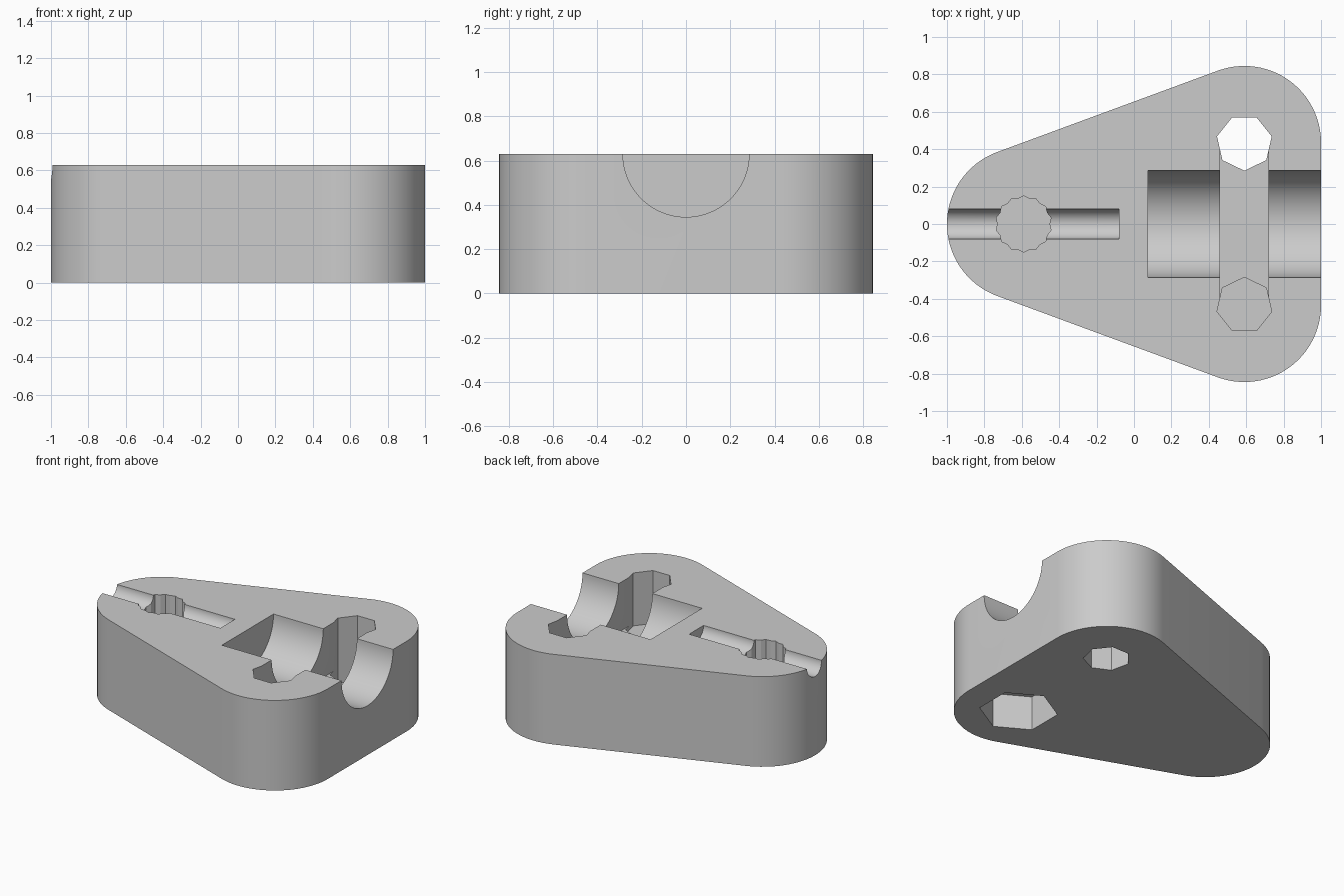
import bpy
import bmesh
from math import sin, cos, pi, acos, radians
from mathutils import Vector

HEIGHT = 0.63
LOBE = 0.41          # corner radius of the body
HOLE_X, HOLE_Y = 0.59, 0.435

cube = bpy.data.objects.get("Cube")
if cube:
    bpy.data.objects.remove(cube, do_unlink=True)

grey = bpy.data.materials.new("plain_grey")
grey.use_nodes = True
colour = (0.6, 0.6, 0.6, 1)
grey.diffuse_color = colour
grey.node_tree.nodes["Principled BSDF"].inputs["Base Color"].default_value = colour


def extrude(name, points, direction):
    """Closed solid from a planar outline pushed along a direction."""
    bm = bmesh.new()
    face = bm.faces.new([bm.verts.new(p) for p in points])
    result = bmesh.ops.extrude_face_region(bm, geom=[face])
    moved = [v for v in result["geom"] if isinstance(v, bmesh.types.BMVert)]
    bmesh.ops.translate(bm, verts=moved, vec=Vector(direction))
    bmesh.ops.recalc_face_normals(bm, faces=bm.faces)
    mesh = bpy.data.meshes.new(name)
    bm.to_mesh(mesh)
    bm.free()
    mesh.materials.append(grey)
    obj = bpy.data.objects.new(name, mesh)
    bpy.context.collection.objects.link(obj)
    return obj


def arc(cx, cy, r, start, end, steps):
    angles = [start + (end - start) * i / steps for i in range(steps + 1)]
    return [(cx + r * cos(a), cy + r * sin(a), 0) for a in angles]


def upright(name, sides, r, x, y, start, low, high):
    """Vertical prism with its first corner at the start angle."""
    ring = [start + 2 * pi * i / sides for i in range(sides)]
    points = [(x + r * cos(a), y + r * sin(a), low) for a in ring]
    return extrude(name, points, (0, 0, high - low))


def groove(name, r, x0, x1):
    """Round bar lying along x at the top surface."""
    ring = [2 * pi * i / 96 for i in range(96)]
    points = [(x0, r * cos(a), HEIGHT + r * sin(a)) for a in ring]
    return extrude(name, points, (x1 - x0, 0, 0))


# Body: rounded triangle around three equal lobes
span = Vector((2 * HOLE_X, HOLE_Y))
tilt = pi / 2 + acos(span.x / span.length)
outline = (arc(HOLE_X, -HOLE_Y, LOBE, tilt - pi / 2 - pi / 2 - 2 * (tilt - pi / 2), 0, 24)
           + arc(HOLE_X, HOLE_Y, LOBE, 0, tilt, 24)
           + arc(-HOLE_X, 0, LOBE, tilt, 2 * pi - tilt, 32))
body = extrude("clamp_body", outline, (0, 0, HEIGHT))

# Cutters: rod groove, wire groove, strap slot, bolt holes, nut pocket
top = HEIGHT + 0.3
slot = [(HOLE_X + sx * 0.13, sy * HOLE_Y, 0.29)
        for sx, sy in ((-1, -1), (1, -1), (1, 1), (-1, 1))]
cutters = [
    groove("rod_groove", 0.285, 0.075, 1.3),
    groove("wire_groove", 0.08, -1.3, -0.08),
    extrude("strap_slot", slot, (0, 0, top - 0.29)),
    upright("through_hole", 7, 0.15, HOLE_X, HOLE_Y, -pi / 2, -0.2, top),
    upright("blind_hole", 7, 0.15, HOLE_X, -HOLE_Y, pi / 2, 0.26, top),
    upright("nut_pocket", 6, 0.25, HOLE_X, -HOLE_Y, pi / 2, -0.2, 0.24),
]
# Scalloped hole made of two opposed seven-sided prisms
for turn in (-1, 1):
    cutters.append(upright("scalloped_hole", 7, 0.15, -HOLE_X, 0,
                           turn * pi / 2, 0.4, top))

bpy.context.view_layer.objects.active = body
for cutter in cutters:
    cutter.hide_render = True
    mod = body.modifiers.new(cutter.name, "BOOLEAN")
    mod.operation = "DIFFERENCE"
    mod.solver = "EXACT"
    mod.object = cutter
    bpy.ops.object.modifier_apply(modifier=mod.name)
    bpy.data.objects.remove(cutter, do_unlink=True)

# Smooth the rounded walls, keep the cut edges crisp
bpy.ops.object.select_all(action="DESELECT")
body.select_set(True)
bpy.ops.object.shade_smooth_by_angle(angle=radians(20))
